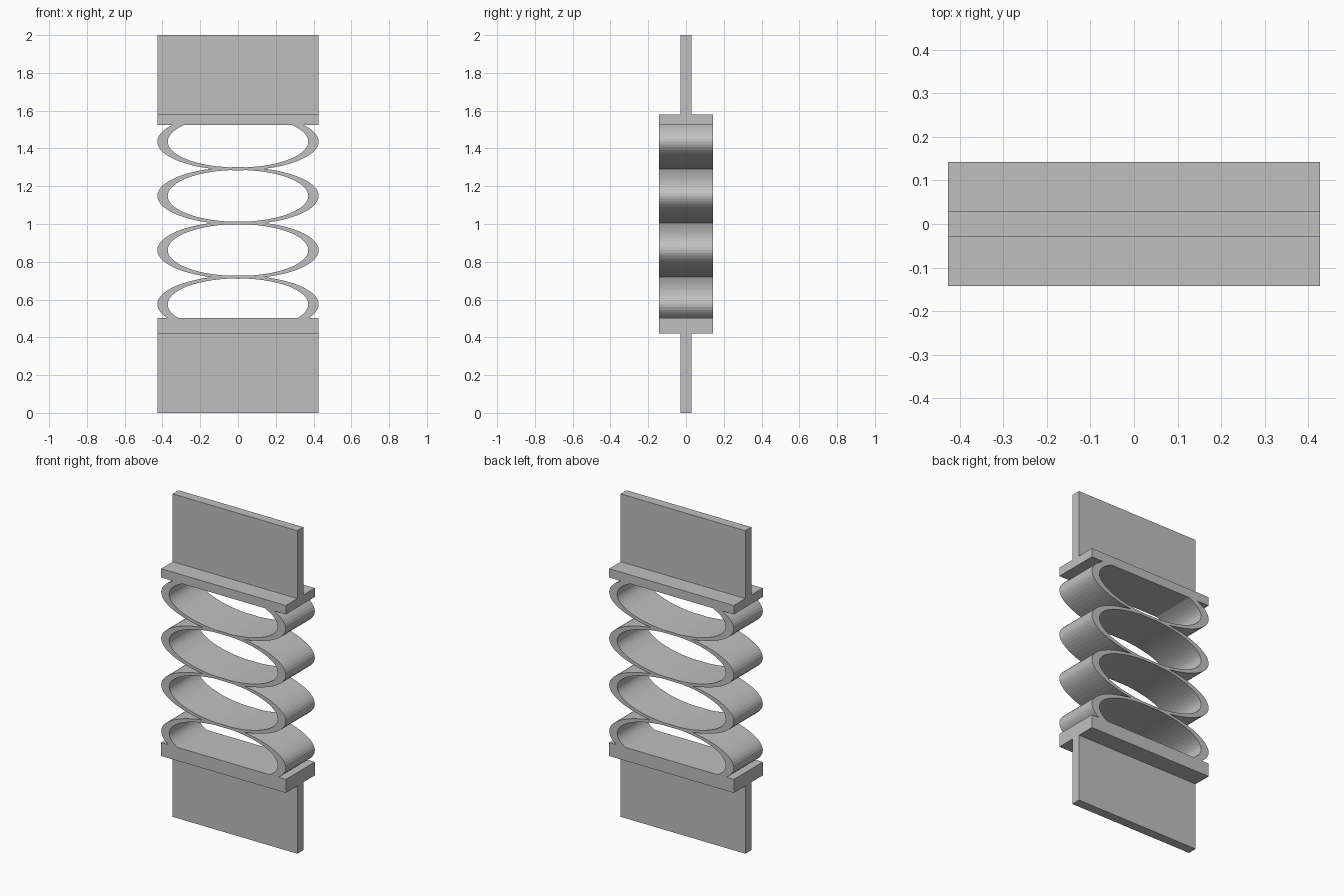
import bpy
import bmesh
import math

default = bpy.data.objects.get("Cube")
if default:
    bpy.data.objects.remove(default, do_unlink=True)

HALF_W, HALF_D, WEB = 0.427, 0.142, 0.029
TOP_FACE, BOTTOM_FACE = 1.525, 0.503
SEGMENTS = 64

grey = bpy.data.materials.new("plain grey")
grey.use_nodes = True
colour = (0.53, 0.53, 0.53, 1)
grey.diffuse_color = colour
grey.node_tree.nodes["Principled BSDF"].inputs["Base Color"].default_value = colour


def add_object(name, bm):
    bmesh.ops.recalc_face_normals(bm, faces=bm.faces)
    mesh = bpy.data.meshes.new(name)
    bm.to_mesh(mesh)
    bm.free()
    mesh.materials.append(grey)
    obj = bpy.data.objects.new(name, mesh)
    bpy.context.collection.objects.link(obj)


def tee_plate(name, face, step, end):
    """Flange and central web extruded from one T-shaped side profile."""
    half = [(HALF_D, face), (HALF_D, step), (WEB, step), (WEB, end)]
    outline = half + [(-y, z) for y, z in reversed(half)]
    bm = bmesh.new()
    side = bm.faces.new([bm.verts.new((-HALF_W, y, z)) for y, z in outline])
    extruded = bmesh.ops.extrude_face_region(bm, geom=[side], use_keep_orig=True)
    moved = [g for g in extruded["geom"] if isinstance(g, bmesh.types.BMVert)]
    bmesh.ops.translate(bm, verts=moved, vec=(2 * HALF_W, 0, 0))
    add_object(name, bm)


def oval_ring(name, centre):
    """Flattened spring loop, trimmed where it meets a flange."""
    bm = bmesh.new()
    sections = []
    for i in range(SEGMENTS):
        c = math.cos(math.tau * i / SEGMENTS)
        s = math.sin(math.tau * i / SEGMENTS)
        sections.append([bm.verts.new((a * c, y, centre + b * s))
                         for a, b, y in ((HALF_W, 0.152, -HALF_D), (HALF_W, 0.152, HALF_D),
                                         (0.372, 0.137, HALF_D), (0.372, 0.137, -HALF_D))])
    for i, here in enumerate(sections):
        after = sections[(i + 1) % SEGMENTS]
        for j in range(4):
            k = (j + 1) % 4
            bm.faces.new((here[j], here[k], after[k], after[j]))
    for z, direction in ((TOP_FACE, 1), (BOTTOM_FACE, -1)):
        bmesh.ops.bisect_plane(bm, geom=bm.verts[:] + bm.edges[:] + bm.faces[:],
                               plane_co=(0, 0, z), plane_no=(0, 0, direction),
                               clear_outer=True)
    add_object(name, bm)


# End plates
tee_plate("upper_plate", TOP_FACE, 1.58, 2.0)
tee_plate("lower_plate", BOTTOM_FACE, 0.42, 0.0)

# Stack of spring loops
for n in range(4):
    oval_ring(f"spring_loop_{n + 1}", 0.575 + 0.287 * n)
